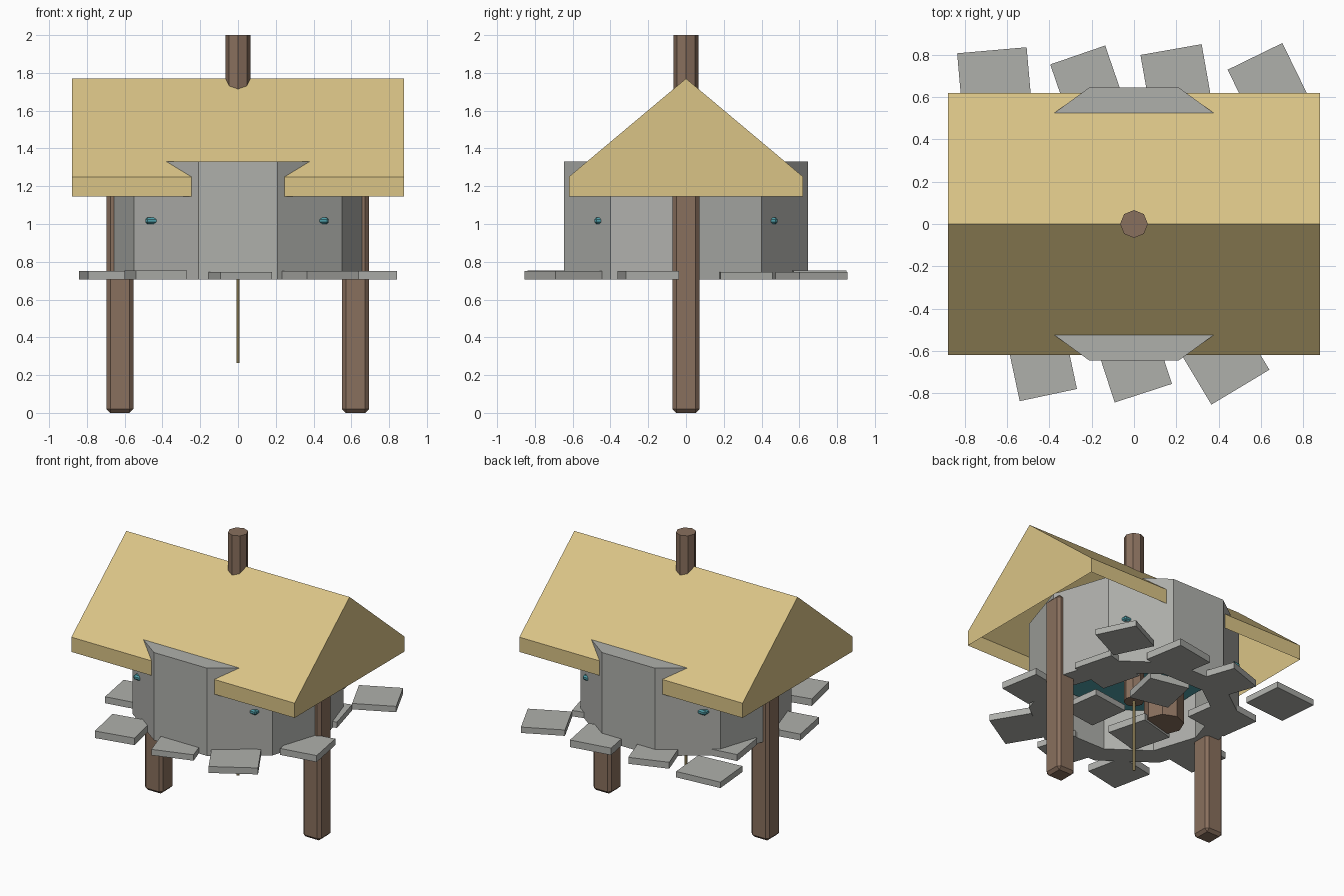
import bpy, bmesh, math
from mathutils import Matrix, Vector

old = bpy.data.objects.get("Cube")
if old:
    bpy.data.objects.remove(old, do_unlink=True)


def material(name, rgb):
    m = bpy.data.materials.new(name)
    m.use_nodes = True
    m.diffuse_color = (*rgb, 1)
    m.node_tree.nodes["Principled BSDF"].inputs["Base Color"].default_value = (*rgb, 1)
    return m


straw = material("straw", (0.70, 0.55, 0.24))
stone = material("stone", (0.43, 0.435, 0.41))
wood = material("wood", (0.25, 0.16, 0.11))
water_teal = material("water_teal", (0.08, 0.35, 0.40))


def finish(name, bm, mat, bevel=0):
    bmesh.ops.recalc_face_normals(bm, faces=bm.faces)
    mesh = bpy.data.meshes.new(name)
    bm.to_mesh(mesh)
    bm.free()
    mesh.materials.append(mat)
    ob = bpy.data.objects.new(name, mesh)
    bpy.context.scene.collection.objects.link(ob)
    if bevel:
        mod = ob.modifiers.new("edge_bevel", "BEVEL")
        mod.width = bevel
        mod.segments = 1
    return ob


def box(name, mat, center, size, angle=0, bevel=0):
    bm = bmesh.new()
    place = (Matrix.Translation(center) @ Matrix.Rotation(math.radians(angle), 4, "Z")
             @ Matrix.Diagonal((*size, 1)))
    bmesh.ops.create_cube(bm, size=1, matrix=place)
    return finish(name, bm, mat, bevel)


def cylinder(name, mat, x, y, radius, bottom, top, sides=8):
    bm = bmesh.new()
    bmesh.ops.create_cone(bm, cap_ends=True, segments=sides, radius1=radius, radius2=radius,
                          depth=top - bottom,
                          matrix=Matrix.Translation((x, y, (bottom + top) / 2)))
    return finish(name, bm, mat)


# Ten-sided stone ring wall, hollow in the middle
def ring_wall(name, mat, outer, inner, bottom, top, sides):
    bm = bmesh.new()
    profile = [(outer, bottom), (outer, top), (inner, top), (inner, bottom)]
    loops = []
    for i in range(sides):
        a = math.tau * i / sides
        loops.append([bm.verts.new((r * math.cos(a), r * math.sin(a), z)) for r, z in profile])
    for i in range(sides):
        here, there = loops[i], loops[(i + 1) % sides]
        for j in range(4):
            k = (j + 1) % 4
            bm.faces.new((here[j], there[j], there[k], here[k]))
    return finish(name, bm, mat)


ring_wall("well_wall", stone, 0.68, 0.52, 0.705, 1.33, 10)

# Gabled roof, open underneath
bm = bmesh.new()
gable = [(-0.62, 1.145), (-0.62, 1.25), (0, 1.77), (0.62, 1.25), (0.62, 1.145)]
ends = [[bm.verts.new((x, y, z)) for y, z in gable] for x in (-0.88, 0.88)]
for end in ends:
    bm.faces.new(end)
for i in range(4):
    bm.faces.new((ends[0][i], ends[0][i + 1], ends[1][i + 1], ends[1][i]))
finish("roof", bm, straw)

# Side posts
for side, x in (("left", 0.622), ("right", -0.625)):
    box(side + "_post", wood, (x, 0, 0.65), (0.142, 0.142, 1.3), bevel=0.02)

# Beam, bucket, rope and water
cylinder("beam", wood, 0, 0, 0.066, 0.78, 2.0)
cylinder("bucket", wood, -0.27, -0.02, 0.13, 0.72, 0.99)
cylinder("rope", straw, 0, 0, 0.009, 0.265, 1.2)
box("water", water_teal, (-0.005, 0, 1.017), (0.97, 0.97, 0.034), bevel=0.01)

# Loose paving stones in staggered rows: x, y, width, angle
paving = [
    (-0.66, 0.68, 0.33, 5), (-0.22, 0.665, 0.275, 19),
    (0.20, 0.685, 0.294, 10), (0.635, 0.665, 0.288, 26),
    (-0.50, 0.29, 0.34, 8), (0.03, 0.29, 0.28, -12), (0.46, 0.28, 0.32, 15),
    (-0.68, -0.20, 0.28, 10), (-0.22, -0.21, 0.28, 15),
    (0.21, -0.15, 0.28, 8), (0.69, -0.20, 0.26, 10),
    (-0.435, -0.67, 0.277, 12), (0.0, -0.665, 0.285, 18), (0.43, -0.65, 0.32, 31),
]
for i, (x, y, width, angle) in enumerate(paving):
    thick = 0.042 + 0.004 * (i % 3)
    box(f"paving_stone_{i + 1}", stone, (x, y, 0.705 + thick / 2), (width, 0.285, thick), angle)
